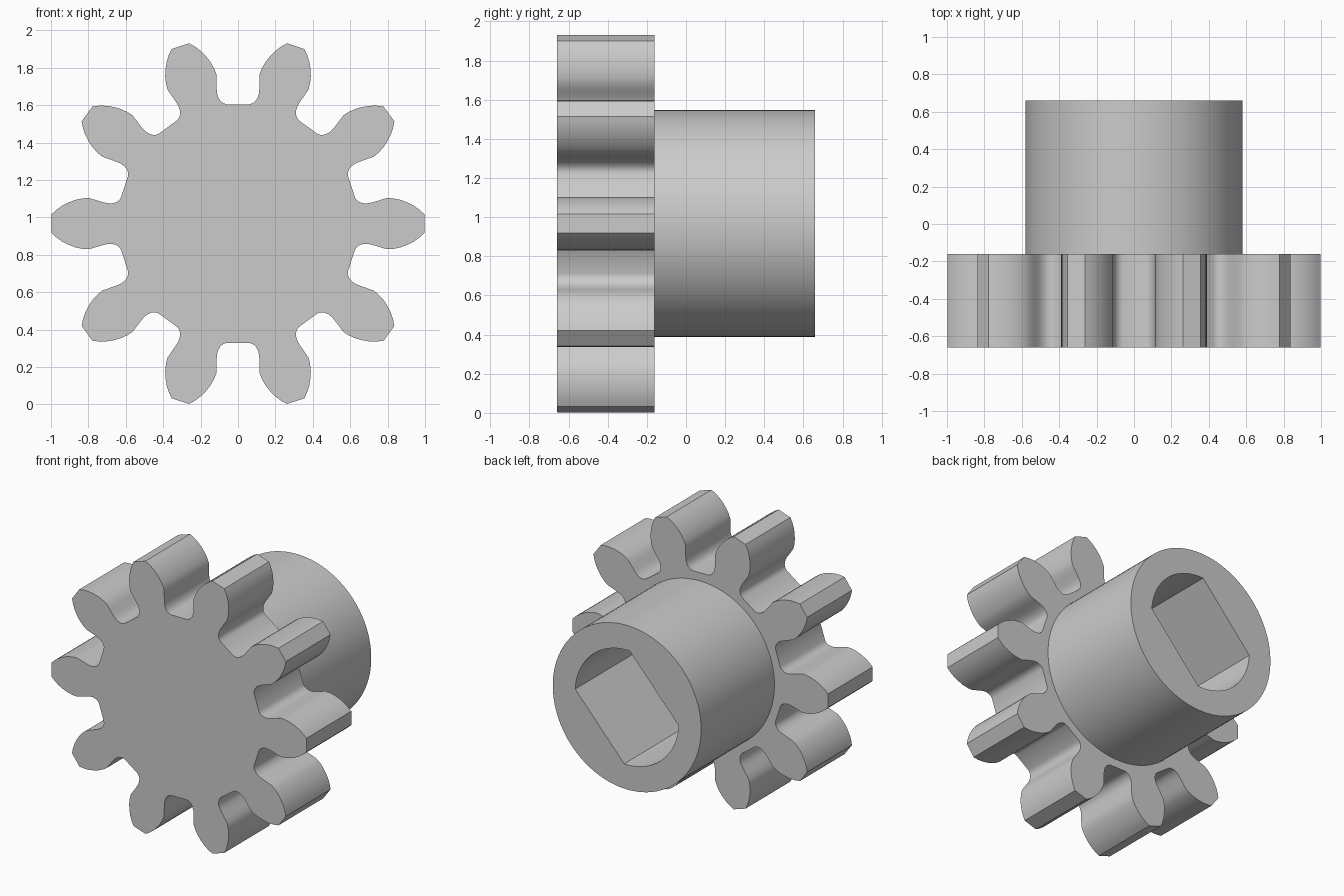
import bpy, bmesh
from math import pi, radians, sin, cos

if "Cube" in bpy.data.objects:
    bpy.data.objects.remove(bpy.data.objects["Cube"])

TEETH = 10
CENTRE_Z = 0.967
FRONT, SHOULDER, BACK = -0.66, -0.16, 0.66
HUB_RADIUS, BORE_RADIUS, BORE_TURN = 0.58, 0.405, radians(48)
SEGMENTS = 96

grey = bpy.data.materials.new("light_grey")
grey.use_nodes = True
colour = (0.6, 0.6, 0.6, 1)
grey.diffuse_color = colour
grey.node_tree.nodes["Principled BSDF"].inputs["Base Color"].default_value = colour


def ring(bm, outline, y):
    """Place a flat (x, z) outline at depth y."""
    return [bm.verts.new((x, y, z + CENTRE_Z)) for x, z in outline]


def loft(bm, a, b):
    """Join two matching rings with a band of quads."""
    n = len(a)
    for i in range(n):
        j = (i + 1) % n
        bm.faces.new((a[i], a[j], b[j], b[i]))


def finish(bm, name):
    bmesh.ops.recalc_face_normals(bm, faces=bm.faces)
    mesh = bpy.data.meshes.new(name)
    bm.to_mesh(mesh)
    bm.free()
    mesh.materials.append(grey)
    obj = bpy.data.objects.new(name, mesh)
    bpy.context.collection.objects.link(obj)
    bpy.ops.object.select_all(action="DESELECT")
    obj.select_set(True)
    bpy.context.view_layer.objects.active = obj
    bpy.ops.object.shade_smooth_by_angle(angle=radians(28))


# Toothed wheel: half of one gap as (sideways, radial), mirrored and repeated
half_gap = [(0.06, 0.638), (0.078, 0.643), (0.094, 0.656), (0.106, 0.676),
            (0.112, 0.698), (0.114, 0.72), (0.115, 0.76), (0.116, 0.80),
            (0.128, 0.831), (0.148, 0.866), (0.173, 0.897), (0.201, 0.925),
            (0.231, 0.947), (0.262, 0.964)]
gap = [(-s, r) for s, r in reversed(half_gap)] + half_gap
outline = []
for i in range(TEETH):
    a = 2 * pi * i / TEETH
    outline += [(s * cos(a) + r * sin(a), r * cos(a) - s * sin(a)) for s, r in gap]

bm = bmesh.new()
front, back = ring(bm, outline, FRONT), ring(bm, outline, SHOULDER)
loft(bm, front, back)
bm.faces.new(front)
bm.faces.new(back)
finish(bm, "toothed_wheel")

# Hub: round sleeve with a bore flattened on two sides, floored by the wheel
angles = [BORE_TURN + pi / 4 + 2 * pi * i / SEGMENTS for i in range(SEGMENTS)]
circle = [(HUB_RADIUS * cos(a), HUB_RADIUS * sin(a)) for a in angles]
flat = BORE_RADIUS * cos(pi / 4)
bore = []
for a in angles:
    r = min(BORE_RADIUS, flat / max(abs(sin(a - BORE_TURN)), 0.01))
    bore.append((r * cos(a), r * sin(a)))

bm = bmesh.new()
rings = [ring(bm, circle, SHOULDER), ring(bm, circle, BACK),
         ring(bm, bore, BACK), ring(bm, bore, SHOULDER)]
for a, b in zip(rings, rings[1:]):
    loft(bm, a, b)
finish(bm, "hub")
